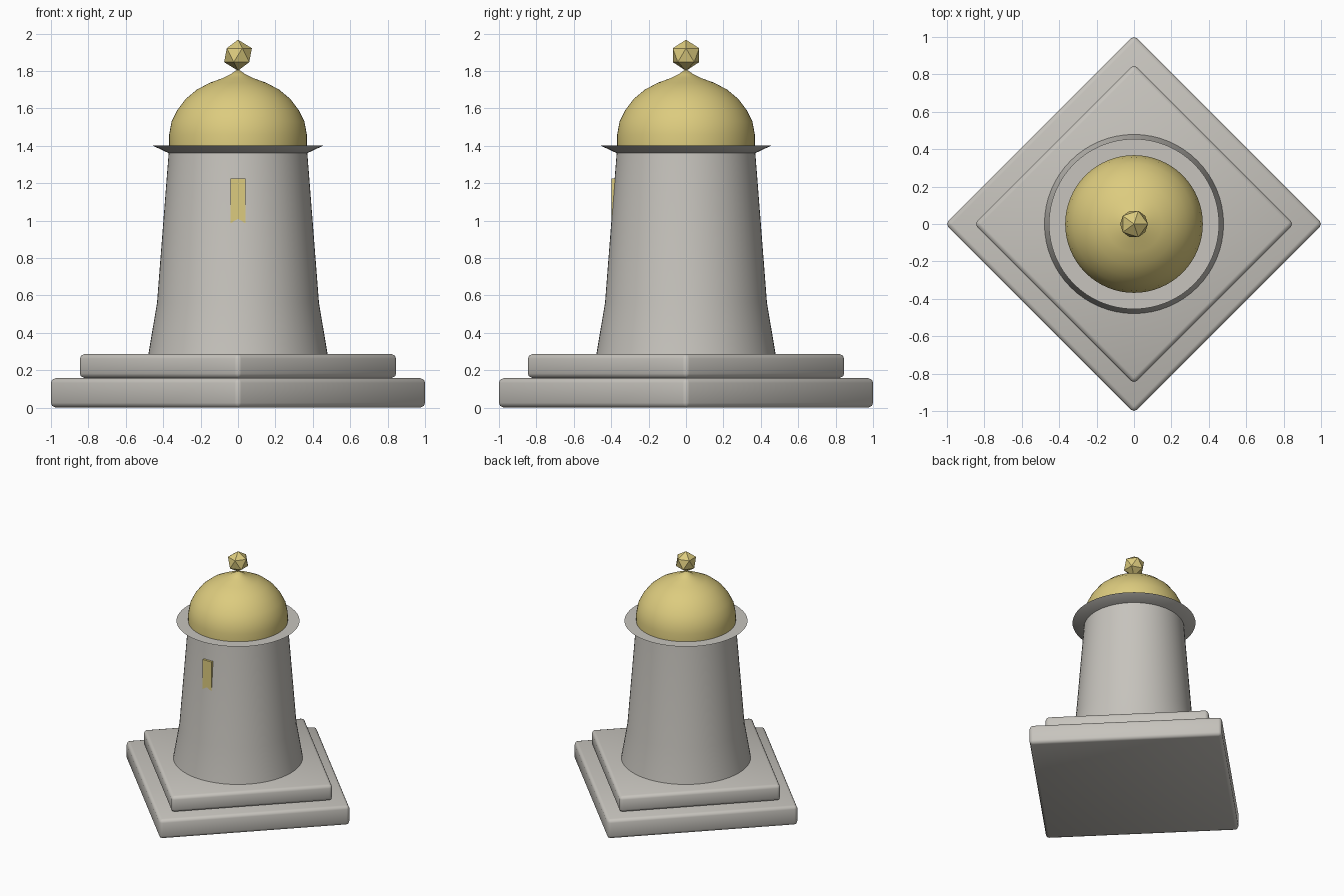
import bpy, bmesh, math
from mathutils import Matrix

cube = bpy.data.objects.get("Cube")
if cube:
    bpy.data.objects.remove(cube, do_unlink=True)

SIDES = 64


def make_material(name, rgb):
    mat = bpy.data.materials.new(name)
    mat.use_nodes = True
    colour = (*rgb, 1)
    mat.diffuse_color = colour
    for node in mat.node_tree.nodes:
        if node.type == 'BSDF_PRINCIPLED':
            node.inputs["Base Color"].default_value = colour
    return mat


stone = make_material("pale stone", (0.57, 0.55, 0.51))
gold = make_material("soft gold", (0.72, 0.60, 0.21))


def finish(name, bm, mat, smooth_angle=None):
    bmesh.ops.recalc_face_normals(bm, faces=bm.faces)
    mesh = bpy.data.meshes.new(name)
    bm.to_mesh(mesh)
    bm.free()
    mesh.materials.append(mat)
    obj = bpy.data.objects.new(name, mesh)
    bpy.context.collection.objects.link(obj)
    if smooth_angle:
        bpy.ops.object.select_all(action='DESELECT')
        obj.select_set(True)
        bpy.context.view_layer.objects.active = obj
        bpy.ops.object.shade_smooth_by_angle(angle=math.radians(smooth_angle))
    return obj


def lathe(name, profile, mat):
    """Revolve (radius, height) points around the z axis."""
    bm = bmesh.new()
    verts = [bm.verts.new((r, 0, z)) for r, z in profile]
    edges = [bm.edges.new(pair) for pair in zip(verts, verts[1:])]
    bmesh.ops.spin(bm, geom=verts + edges, cent=(0, 0, 0), axis=(0, 0, 1),
                   angle=math.tau, steps=SIDES, use_duplicate=False)
    bmesh.ops.remove_doubles(bm, verts=bm.verts, dist=0.0001)
    return finish(name, bm, mat, 30)


def box(bm, size, centre, turn=0):
    matrix = (Matrix.Translation(centre) @ Matrix.Rotation(turn, 4, 'Z')
              @ Matrix.Diagonal((*size, 1)))
    bmesh.ops.create_cube(bm, size=1, matrix=matrix)


# Two diamond-set plinth slabs with softened edges
for name, reach, low, high in (("lower_step", 1.01, 0, 0.157),
                               ("upper_step", 0.855, 0.157, 0.287)):
    bm = bmesh.new()
    side = reach * math.sqrt(2)
    box(bm, (side, side, high - low), (0, 0, (low + high) / 2), math.pi / 4)
    bmesh.ops.bevel(bm, geom=list(bm.edges), offset=0.025, segments=2,
                    profile=0.5, affect='EDGES')
    finish(name, bm, stone, 50)

# Tapered tower with a flared foot
lathe("tower", [(0, 0.28), (0.48, 0.28), (0.433, 0.56), (0.37, 1.37),
                (0, 1.37)], stone)

# Thin flared cornice
lathe("cornice", [(0, 1.36), (0.37, 1.36), (0.455, 1.40), (0, 1.40)], stone)

# Pointed dome
lathe("dome", [(0, 1.40), (0.368, 1.40), (0.368, 1.46), (0.355, 1.53),
               (0.325, 1.59), (0.28, 1.65), (0.22, 1.70), (0.15, 1.737),
               (0.08, 1.762), (0.04, 1.782), (0, 1.81)], gold)

# Faceted finial ball
bm = bmesh.new()
bmesh.ops.create_icosphere(bm, subdivisions=1, radius=0.083,
                           matrix=Matrix.Translation((0, 0, 1.884)))
finish("finial", bm, gold)

# Narrow window sunk into the sloping wall
bm = bmesh.new()
box(bm, (0.08, 0.06, 0.26), (0, -0.368, 1.095))
finish("window", bm, gold)
